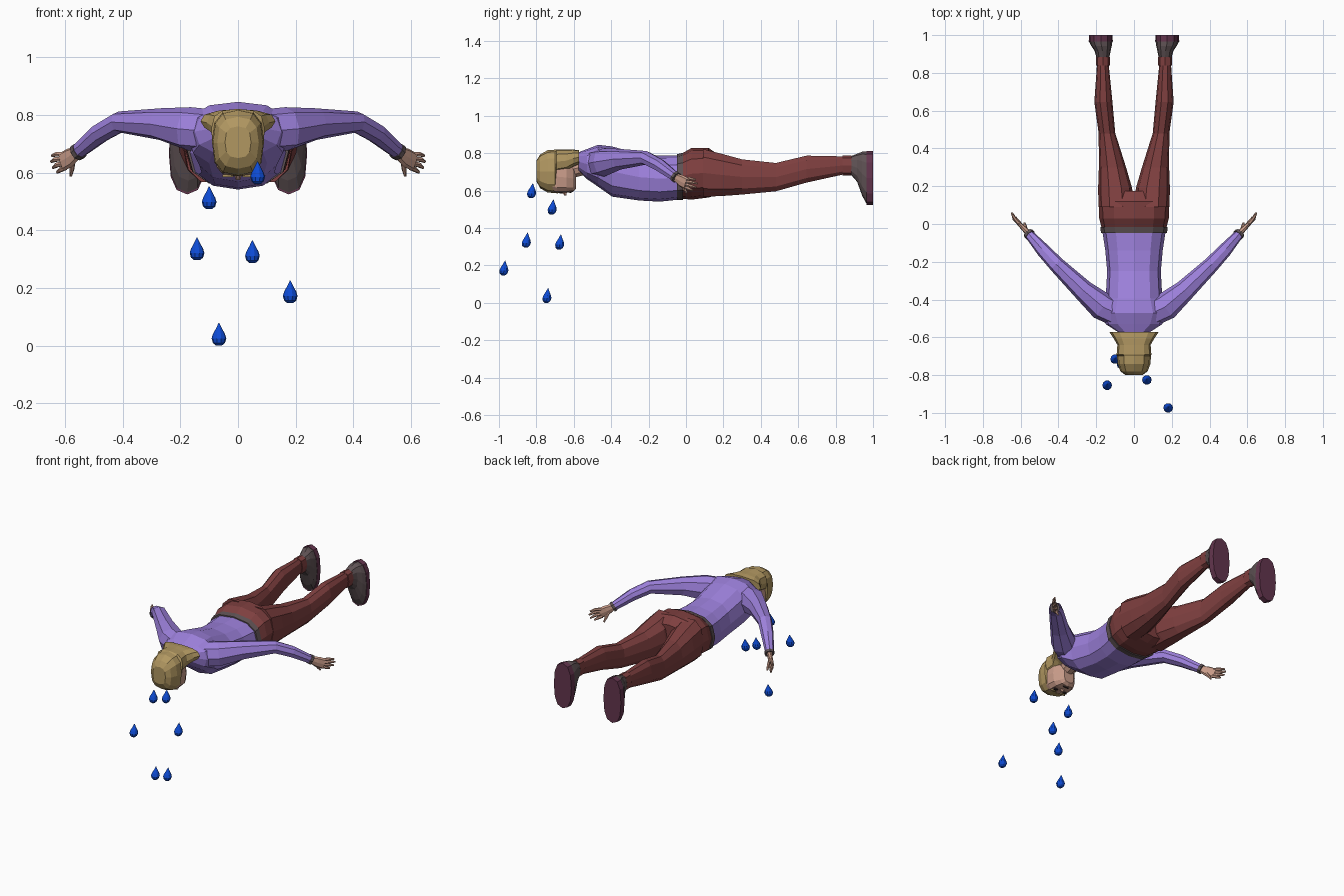
import bpy, bmesh, math
from mathutils import Vector


def material(name, rgb):
    m = bpy.data.materials.new(name)
    m.diffuse_color = (*rgb, 1)
    return m


PURPLE = material("purple_cloth", (.34, .22, .72))
MAROON = material("maroon_cloth", (.21, .05, .05))
SKIN = material("skin", (.58, .33, .25))
HAIR = material("blond_hair", (.44, .31, .12))
GREY = material("grey_leather", (.115, .085, .09))
SOLE = material("plum_sole", (.125, .035, .075))
BLUE = material("water_blue", (.004, .07, .66))
DARK = material("dark_brown", (.03, .02, .02))


def loft(name, rings, mat, n=10, e=1.0, axis=None):
    """Skin rings (x, y, z, half width, half height); axis fixes the ring normal."""
    bm = bmesh.new()
    pts = [Vector(r[:3]) for r in rings]
    loops = []
    for i, r in enumerate(rings):
        d = axis or (pts[min(i + 1, len(pts) - 1)] - pts[max(i - 1, 0)]).normalized()
        d = Vector(d)
        ref = Vector((0, 0, 1)) if abs(d.z) < .9 else Vector((0, 1, 0))
        u = d.cross(ref).normalized()
        v = u.cross(d)
        loop = []
        for k in range(n):
            a = 2 * math.pi * k / n
            c, s = math.cos(a), math.sin(a)
            c = math.copysign(abs(c) ** e, c)
            s = math.copysign(abs(s) ** e, s)
            loop.append(bm.verts.new(pts[i] + u * c * r[3] + v * s * r[4]))
        loops.append(loop)
    for a, b in zip(loops, loops[1:]):
        for k in range(n):
            j = (k + 1) % n
            bm.faces.new((a[k], a[j], b[j], b[k]))
    bm.faces.new(loops[0])
    bm.faces.new(loops[-1])
    bmesh.ops.recalc_face_normals(bm, faces=bm.faces)
    me = bpy.data.meshes.new(name)
    bm.to_mesh(me)
    bm.free()
    me.materials.append(mat)
    ob = bpy.data.objects.new(name, me)
    bpy.context.collection.objects.link(ob)
    return ob


def along_y(name, rings, mat, n=12, e=.8):
    """Centred loft along y from (y, z, half width, half height)."""
    return loft(name, [(0, y, z, w, h) for y, z, w, h in rings], mat, n, e, (0, 1, 0))


def pair(name, rings, mat, n=8, e=.85, axis=None):
    """The same loft on the left and the right."""
    for s, side in ((1, "right"), (-1, "left")):
        loft(f"{side}_{name}", [(s * r[0], *r[1:]) for r in rings], mat, n, e, axis)


# Torso, belt and pelvis
along_y("shirt", [(-.035, .67, .168, .118), (-.14, .664, .152, .123), (-.25, .672, .142, .125),
                  (-.395, .702, .15, .134), (-.47, .733, .175, .112), (-.53, .742, .15, .08),
                  (-.575, .755, .08, .05)], PURPLE)
along_y("belt", [(-.047, .672, .175, .123), (-.015, .676, .178, .127)], GREY)
along_y("pelvis", [(-.02, .678, .172, .122), (.03, .69, .184, .138), (.12, .696, .188, .133),
                   (.175, .685, .17, .105)], MAROON)

# Legs, ankle cuffs, shoes and soles
Y = (0, 1, 0)
pair("trouser_leg", [(.094, .09, .695, .094, .133), (.1, .19, .684, .09, .118),
                     (.114, .3, .673, .072, .098), (.143, .48, .672, .044, .079),
                     (.162, .645, .715, .048, .075), (.165, .845, .735, .031, .05)],
     MAROON, 10, .85, Y)
pair("ankle_cuff", [(.165, .838, .735, .037, .053), (.165, .885, .735, .037, .053)], MAROON, 8, .8, Y)
pair("shoe", [(.165, .88, .735, .034, .048), (.166, .915, .722, .042, .075),
              (.172, .942, .69, .054, .118), (.176, .967, .668, .062, .141)], GREY, 12, .8, Y)
pair("shoe_sole", [(.176, .965, .668, .064, .144), (.176, 1.0, .668, .062, .144)], SOLE, 12, .8, Y)

# Sleeves, wrist cuffs and hands
pair("sleeve", [(.10, -.47, .745, .07, .075), (.17, -.435, .752, .074, .075),
                (.27, -.35, .768, .056, .055), (.41, -.215, .775, .042, .037),
                (.48, -.14, .735, .037, .034), (.555, -.055, .672, .025, .026)], PURPLE)
pair("wrist_cuff", [(.549, -.061, .677, .029, .03), (.559, -.05, .668, .029, .03)], GREY)
pair("palm", [(.553, -.055, .672, .016, .021), (.582, -.025, .652, .014, .033),
              (.61, .003, .637, .011, .033)], SKIN)
FINGERS = [((.605, 0, .662), (.627, .022, .664), (.645, .052, .658)),
           ((.608, 0, .647), (.634, .026, .645), (.647, .06, .638)),
           ((.604, 0, .632), (.628, .022, .626), (.641, .054, .617)),
           ((.598, -.004, .618), (.614, .014, .61), (.627, .036, .601)),
           ((.572, -.035, .645), (.576, -.012, .613), (.58, .005, .588))]
for i, joints in enumerate(FINGERS):
    pair(f"finger_{i + 1}", [(*p, r, r) for p, r in zip(joints, (.01, .009, .005))], SKIN, 6, 1)

# Neck, face and hair
along_y("neck", [(-.64, .705, .045, .05), (-.53, .735, .052, .05)], SKIN, 10, 1)
along_y("face", [(-.74, .68, .07, .085), (-.69, .675, .08, .088), (-.64, .67, .077, .082),
                 (-.605, .665, .058, .072), (-.588, .66, .035, .05)], SKIN, 12, .6)
along_y("hair", [(-.80, .705, .045, .055), (-.78, .703, .072, .09), (-.74, .703, .087, .113),
                 (-.70, .703, .09, .116), (-.692, .755, .092, .066), (-.64, .76, .088, .06),
                 (-.605, .772, .108, .048), (-.572, .778, .13, .038)], HAIR, 12, .75)
loft("nose", [(0, -.655, .60, .016, .02), (0, -.645, .574, .007, .006)], SKIN, 6, 1, (0, 0, -1))

# Eyes, brows and mouth as thin plates on the underside of the head
Z = (0, 0, 1)
pair("eye", [(.033, -.668, .585, .014, .008), (.033, -.668, .594, .014, .008)], DARK, 8, 1, Z)
pair("eyebrow", [(.034, -.688, .584, .019, .004), (.034, -.688, .593, .019, .004)], HAIR, 6, 1, Z)
loft("mouth", [(0, -.617, .588, .022, .005), (0, -.617, .597, .022, .005)], DARK, 8, 1, Z)

# Falling drops, each leaning slightly back
DROPS = [(.068, -.825, .56), (-.10, -.715, .473), (-.142, -.853, .296),
         (.05, -.675, .286), (.181, -.973, .147), (-.066, -.743, 0)]
PROFILE = [(0, .010), (.009, .021), (.025, .0255), (.04, .021), (.058, .011), (.079, .001)]
for i, (x, y, z) in enumerate(DROPS):
    loft(f"drop_{i + 1}", [(x, y + .12 * (h - .03), z + h, r, r) for h, r in PROFILE],
         BLUE, 10, 1, Z)
